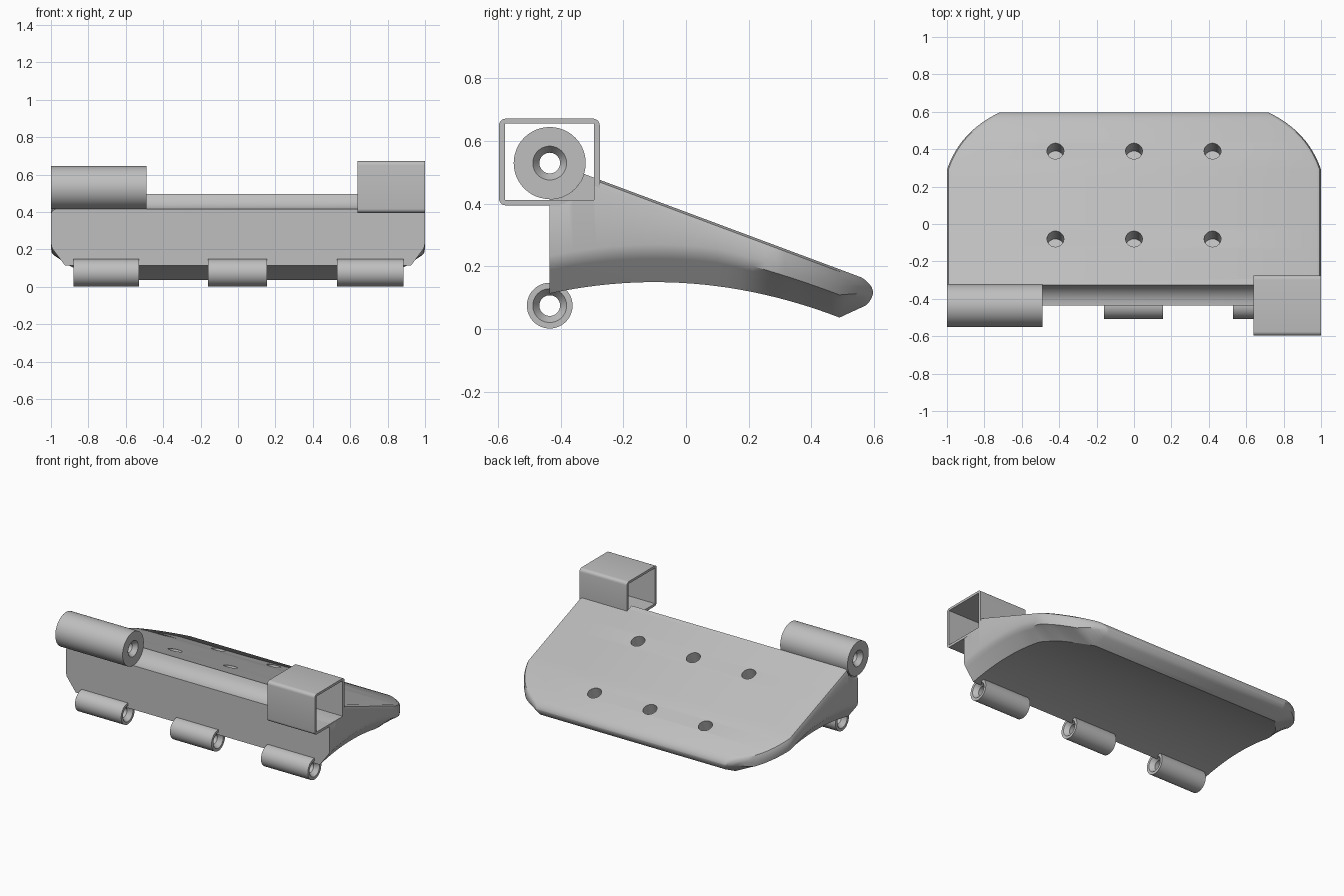
import bpy, bmesh, math
from mathutils import Matrix, Vector

old = bpy.data.objects.get("Cube")
if old:
    bpy.data.objects.remove(old)

grey = bpy.data.materials.new("matte_grey")
grey.use_nodes = True
grey.diffuse_color = (0.52, 0.52, 0.52, 1)
grey.node_tree.nodes["Principled BSDF"].inputs["Base Color"].default_value = (0.52, 0.52, 0.52, 1)

FRONT = -0.435      # front face and hinge axis
UPPER_Z, UPPER_R = 0.53, 0.115
LOWER_Z, LOWER_R = 0.075, 0.073


def finish(name, bm):
    bmesh.ops.recalc_face_normals(bm, faces=bm.faces)
    mesh = bpy.data.meshes.new(name)
    bm.to_mesh(mesh)
    bm.free()
    mesh.materials.append(grey)
    obj = bpy.data.objects.new(name, mesh)
    bpy.context.collection.objects.link(obj)
    return obj


def smooth(obj, degrees=32):
    bpy.ops.object.select_all(action="DESELECT")
    obj.select_set(True)
    bpy.context.view_layer.objects.active = obj
    bpy.ops.object.shade_smooth_by_angle(angle=math.radians(degrees))


def cut(obj, cutters):
    for c in cutters:
        mod = obj.modifiers.new("cut", "BOOLEAN")
        mod.operation, mod.solver, mod.object = "DIFFERENCE", "EXACT", c
    deps = bpy.context.evaluated_depsgraph_get()
    mesh = bpy.data.meshes.new_from_object(obj.evaluated_get(deps))
    obj.modifiers.clear()
    obj.data = mesh
    for c in cutters:
        bpy.data.objects.remove(c)


def loft(name, rings):
    bm = bmesh.new()
    loops = [[bm.verts.new(p) for p in ring] for ring in rings]
    for a, b in zip(loops, loops[1:]):
        for i in range(len(a)):
            j = (i + 1) % len(a)
            bm.faces.new((a[i], a[j], b[j], b[i]))
    bm.faces.new(loops[0])
    bm.faces.new(loops[-1])
    return finish(name, bm)


def box(name, lo, hi, bevel=0):
    bm = bmesh.new()
    lo, hi = Vector(lo), Vector(hi)
    bmesh.ops.create_cube(bm, size=1, matrix=Matrix.Translation((lo + hi) / 2) @ Matrix.Diagonal((*(hi - lo), 1)))
    if bevel:
        along = [e for e in bm.edges if abs(e.verts[0].co.x - e.verts[1].co.x) > 0.01]
        bmesh.ops.bevel(bm, geom=along, offset=bevel, segments=5, profile=0.5, affect="EDGES")
    return finish(name, bm)


def sleeve(name, x0, x1, z, radius):
    # hollow hinge sleeve with a countersunk bore at both ends
    bore, sink, depth = 0.033, 0.054, 0.03
    profile = [(x0, radius), (x1, radius), (x1, sink), (x1 - depth, bore), (x0 + depth, bore), (x0, sink)]
    n = 48
    bm = bmesh.new()
    rows = [[bm.verts.new((x, FRONT + r * math.cos(math.tau * k / n), z + r * math.sin(math.tau * k / n)))
             for k in range(n)] for x, r in profile]
    for a, b in zip(rows, rows[1:] + rows[:1]):
        for k in range(n):
            m = (k + 1) % n
            bm.faces.new((a[k], a[m], b[m], b[k]))
    smooth(finish(name, bm))


def interp(y, table):
    for (y0, v0), (y1, v1) in zip(table, table[1:]):
        if y <= y1:
            return v0 + (v1 - v0) * (y - y0) / (y1 - y0)
    return table[-1][1]


# --- plate body, lofted from front to back ---
def half_width(y):
    if y <= 0.29:
        return 1.0
    t = (0.42 - math.sqrt(0.1764 - 0.44 * (y - 0.29))) / 0.22
    return (1 - t) ** 2 + 1.86 * t * (1 - t) + 0.71 * t * t


def top(y):
    if y < -0.325:
        return UPPER_Z - math.sqrt(UPPER_R ** 2 - (y - FRONT) ** 2)
    if y <= 0.56:
        return 0.495 - 0.373 * (y + 0.325)
    return interp(y, [(0.56, 0.165), (0.58, 0.151), (0.592, 0.135), (0.597, 0.12)])


def bottom(y):
    if y <= 0.49:
        return 0.15 - 0.325 * (y + 0.1) ** 2
    return interp(y, [(0.49, 0.037), (0.575, 0.076), (0.59, 0.093), (0.597, 0.113)])


def section(y):
    w, zt, zb = half_width(y), top(y), bottom(y)
    inner = interp(y, [(FRONT, 0.925), (0.2, 0.92), (0.33, 0.86), (0.49, 0.72), (0.6, 0.70)])
    side = min(zb + 0.1, (zb + zt) / 2)
    r = min(0.025, (zt - side) * 0.6)
    knee = 0.25
    half = [(inner, zb),
            (w + (inner - w) * knee, side + (zb - side) * knee),
            (w - 0.005, side + (zb - side) * 0.06),
            (w, min(side + 0.02, zt - r)),
            (w, zt - r), (w - r * 0.3, zt - r * 0.3), (w - r, zt)]
    return [(x, y, z) for x, z in half] + [(-x, y, z) for x, z in reversed(half)]


stations = [FRONT + UPPER_R * math.sin(math.radians(a)) for a in range(0, 72, 10)]
stations += [-0.325 + 0.615 * k / 16 for k in range(17)]
stations += [0.29 + 0.2 * k / 8 for k in range(1, 9)]
stations += [0.515, 0.54, 0.56, 0.575, 0.585, 0.592, 0.597]
body = loft("plate_body", [section(y) for y in stations])

# blind holes, square to the sloping top
tilt = -math.atan(0.373)
cutters = []
for x in (-0.42, 0, 0.42):
    for y in (-0.08, 0.39):
        bm = bmesh.new()
        place = Matrix.Translation((x, y, top(y))) @ Matrix.Rotation(tilt, 4, "X")
        bmesh.ops.create_cone(bm, cap_ends=True, segments=32, radius1=0.045, radius2=0.045, depth=0.24, matrix=place)
        cutters.append(finish("hole_cutter", bm))
# clearance inside the square tube
cutters.append(box("tube_cutter", (0.64, -0.578, 0.412), (1.1, -0.294, 0.656)))
cut(body, cutters)
smooth(body)

# --- square tube on the left end ---
tube = box("square_tube", (0.64, -0.597, 0.395), (1.0, -0.275, 0.672), 0.022)
cut(tube, [box("tube_bore", (0.5, -0.578, 0.412), (1.1, -0.294, 0.656))])
smooth(tube)

# --- hinge sleeves ---
sleeve("upper_sleeve", -1.0, -0.49, UPPER_Z, UPPER_R)
for label, x0, x1 in (("right", -0.88, -0.53), ("middle", -0.16, 0.155), ("left", 0.53, 0.885)):
    sleeve("lower_sleeve_" + label, x0, x1, LOWER_Z, LOWER_R)
